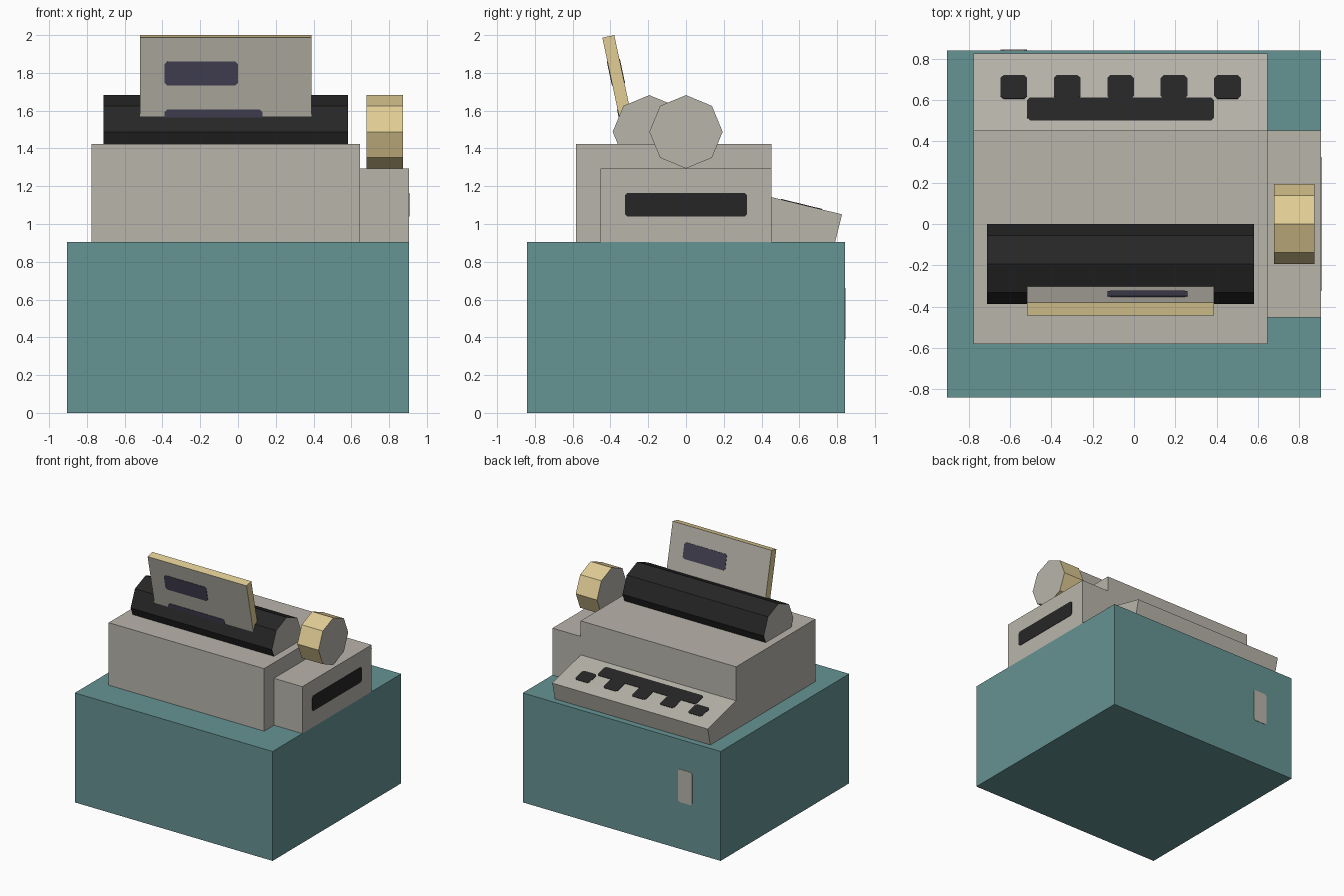
import bpy, bmesh, math
from mathutils import Vector

if "Cube" in bpy.data.objects:
    bpy.data.objects.remove(bpy.data.objects["Cube"])

U = 0.1294  # grid unit of the model


def material(name, rgb):
    m = bpy.data.materials.new(name)
    lin = [((c / 255 + 0.055) / 1.055) ** 2.4 for c in rgb]
    m.diffuse_color = (*lin, 1)
    m.use_nodes = True
    m.node_tree.nodes["Principled BSDF"].inputs["Base Color"].default_value = m.diffuse_color
    return m


TEAL = material("teal", (102, 147, 147))
GREY = material("warm_grey", (185, 181, 171))
BLACK = material("black", (38, 38, 38))
GOLD = material("pale_gold", (225, 205, 149))
INK = material("ink_blue", (70, 68, 86))


def finish(name, bm, mats):
    bmesh.ops.recalc_face_normals(bm, faces=bm.faces)
    me = bpy.data.meshes.new(name)
    bm.to_mesh(me)
    bm.free()
    for m in mats:
        me.materials.append(m)
    ob = bpy.data.objects.new(name, me)
    bpy.context.collection.objects.link(ob)
    return ob


def prism(name, profile, x0, x1, sides, ends=None):
    """Extrude a (y, z) profile along x; the end caps may have their own colour."""
    bm = bmesh.new()
    f = bm.faces.new([bm.verts.new((x0, y, z)) for y, z in profile])
    r = bmesh.ops.extrude_face_region(bm, geom=[f])
    verts = [v for v in r["geom"] if isinstance(v, bmesh.types.BMVert)]
    bmesh.ops.translate(bm, verts=verts, vec=(x1 - x0, 0, 0))
    bm.normal_update()
    if ends:
        for f in bm.faces:
            f.material_index = int(abs(f.normal.x) > 0.9)
    return finish(name, bm, [sides] + ([ends] if ends else []))


def box(name, x0, x1, y0, y1, z0, z1, mat):
    return prism(name, [(y0, z0), (y1, z0), (y1, z1), (y0, z1)], x0, x1, mat)


def octagon(cy, cz, r):
    return [(cy + r * math.sin(i * math.pi / 4), cz + r * math.cos(i * math.pi / 4))
            for i in range(8)]


def plate(name, origin, du, dv, rect, mat, c=0.014):
    """Thin painted patch with clipped corners, lying on the plane origin + u*du + v*dv."""
    o, du, dv = Vector(origin), Vector(du).normalized(), Vector(dv).normalized()
    n = du.cross(dv)
    u0, u1, v0, v1 = rect
    pts = [(u0 + c, v0), (u1 - c, v0), (u1, v0 + c), (u1, v1 - c),
           (u1 - c, v1), (u0 + c, v1), (u0, v1 - c), (u0, v0 + c)]
    bm = bmesh.new()
    f = bm.faces.new([bm.verts.new(o + du * u + dv * v - n * 0.003) for u, v in pts])
    r = bmesh.ops.extrude_face_region(bm, geom=[f])
    bmesh.ops.translate(bm, verts=[v for v in r["geom"] if isinstance(v, bmesh.types.BMVert)],
                        vec=n * 0.006)
    return finish(name, bm, [mat])


# Base block with a small label plate on the back
box("base", -7 * U, 7 * U, -6.5 * U, 6.5 * U, 0, 7 * U, TEAL)
plate("base_label", (0, 6.5 * U, 0), (-1, 0, 0), (0, 0, 1), (4 * U, 5 * U, 3 * U, 5.1 * U), GREY)

# Machine body and side housing with its vent
box("body", -6 * U, 5 * U, -4.5 * U, 3.5 * U, 7 * U, 11 * U, GREY)
box("side_housing", 5 * U, 7 * U, -3.5 * U, 3.5 * U, 7 * U, 10 * U, GREY)
plate("side_vent", (7 * U, 0, 0), (0, 1, 0), (0, 0, 1),
      (-2.5 * U, 2.5 * U, 8.03 * U, 9 * U), BLACK)

# Sloping keyboard
prism("keyboard", [(3.5 * U, 7 * U), (0.79, 7 * U), (0.826, 1.051), (3.5 * U, 1.142)],
      -6 * U, 5 * U, GREY)
KO, KV = (0, 3.5 * U, 1.142), (0, 0.373, -0.091)
for i in range(5):
    x = (-5 + 2 * i) * U
    plate(f"key_{i + 1}", KO, (1, 0, 0), KV, (x, x + U, 0.158, 0.275), BLACK)
plate("space_bar", KO, (1, 0, 0), KV, (-4 * U, 3 * U, 0.05, 0.164), BLACK)

# Roller and its turning knob
prism("roller", octagon(-1.5 * U, 11.5 * U, 1.5 * U), -5.5 * U, 4.5 * U, BLACK, GREY)
prism("roller_knob", octagon(0, 11.5 * U, 1.5 * U), 5.25 * U, 6.75 * U, GOLD, GREY)

# Tilted paper: grey faces, gold edges
a = math.radians(12)
down = Vector((0, math.sin(a), -math.cos(a)))
back = Vector((0, math.cos(a), math.sin(a)))
top_front = Vector((0, -0.443, 1.9865))
top_back = top_front + back * U / 2
corners = [top_front, top_back, top_back + down * 4 * U, top_front + down * 4 * U]
paper = prism("paper", [(p.y, p.z) for p in corners], -4 * U, 3 * U, GOLD)
paper.data.materials.append(GREY)
for p in paper.data.polygons:
    p.material_index = int(abs(p.normal.dot(back)) > 0.9)

# Inked lines on the paper
plate("front_ink_upper", top_front, (1, 0, 0), -down, (-3 * U, 0, -2 * U, -U), INK)
plate("front_ink_lower", top_front, (1, 0, 0), -down, (-3 * U, U, -4 * U, -3 * U), INK)
plate("back_ink", top_back, (-1, 0, 0), -down, (-2 * U, U, -2 * U, -U), INK)
